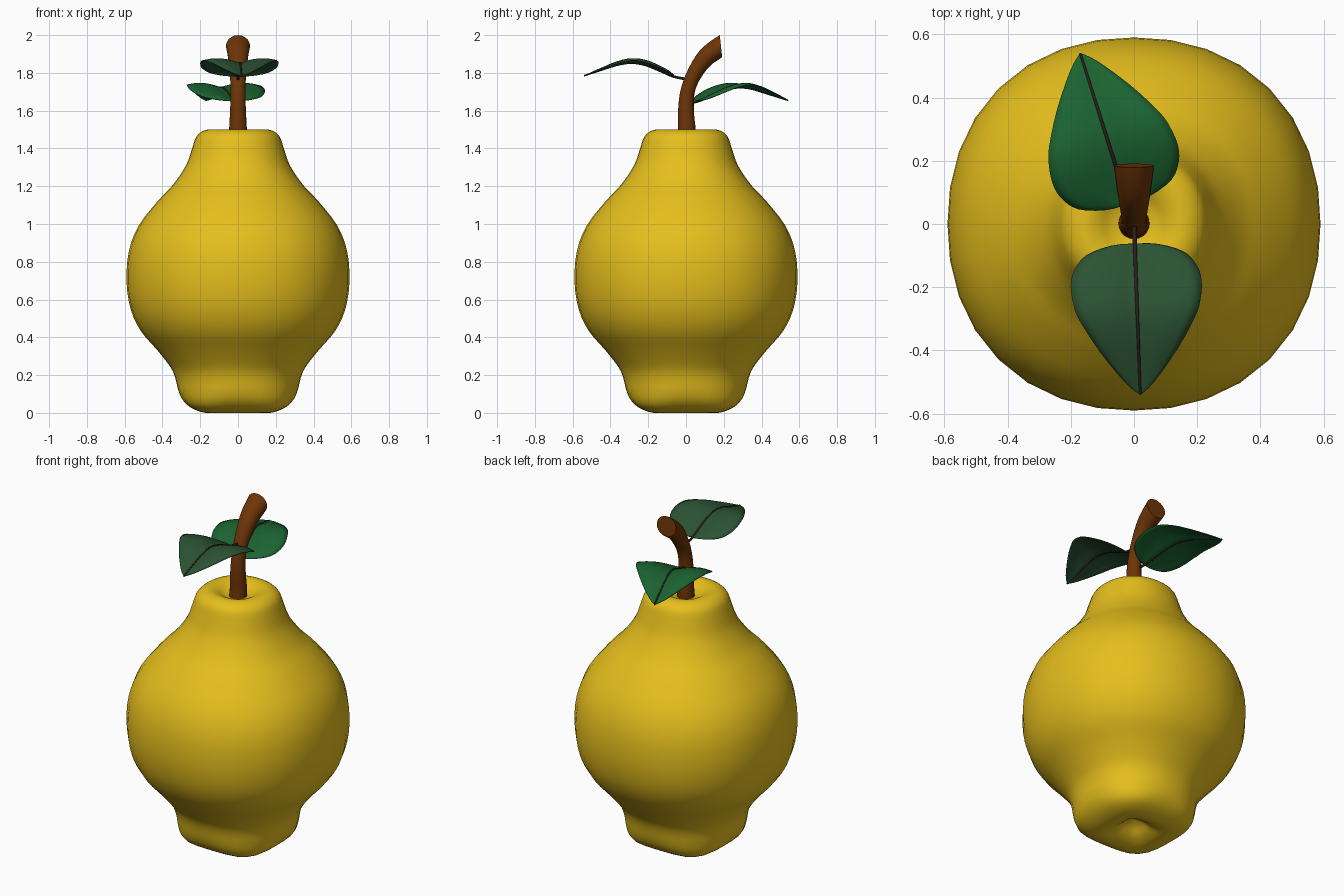
import bpy, bmesh, math
from mathutils import Vector

if "Cube" in bpy.data.objects:
    bpy.data.objects.remove(bpy.data.objects["Cube"])


def material(name, rgb):
    m = bpy.data.materials.new(name)
    m.diffuse_color = (*rgb, 1)
    m.use_nodes = True
    m.node_tree.nodes["Principled BSDF"].inputs["Base Color"].default_value = m.diffuse_color
    return m


YELLOW = material("fruit yellow", (0.79, 0.52, 0.012))
BROWN = material("stem brown", (0.155, 0.036, 0.002))
DULL = material("dull green", (0.024, 0.086, 0.034))
GREEN = material("bright green", (0.011, 0.127, 0.031))
RIB = material("rib dark brown", (0.022, 0.013, 0.008))


def spline(pts, steps):
    """Catmull-Rom curve through tuples of any length."""
    out = []
    n = len(pts)
    for i in range(n - 1):
        p = [pts[max(i - 1, 0)], pts[i], pts[i + 1], pts[min(i + 2, n - 1)]]
        for k in range(steps):
            t = k / steps
            out.append(tuple(0.5 * (2 * b + (c - a) * t + (2 * a - 5 * b + 4 * c - d) * t * t
                                    + (3 * b - a - 3 * c + d) * t ** 3) for a, b, c, d in zip(*p)))
    return out + [tuple(pts[-1])]


def build(name, rings, mat, closed=True, caps=False, angle=60):
    """Skin a list of vertex rings into one smooth object."""
    bm = bmesh.new()
    rows = [[bm.verts.new(v) for v in ring] for ring in rings]
    n = len(rows[0])
    for a, b in zip(rows, rows[1:]):
        for i in range(n if closed else n - 1):
            j = (i + 1) % n
            bm.faces.new((a[i], a[j], b[j], b[i]))
    if caps:
        bm.faces.new(rows[0][::-1])
        bm.faces.new(rows[-1])
    bmesh.ops.remove_doubles(bm, verts=bm.verts, dist=1e-5)
    bmesh.ops.recalc_face_normals(bm, faces=bm.faces)
    me = bpy.data.meshes.new(name)
    bm.to_mesh(me)
    bm.free()
    ob = bpy.data.objects.new(name, me)
    bpy.context.collection.objects.link(ob)
    me.materials.append(mat)
    bpy.ops.object.select_all(action='DESELECT')
    ob.select_set(True)
    bpy.context.view_layer.objects.active = ob
    bpy.ops.object.shade_smooth_by_angle(angle=math.radians(angle))
    return ob


# Fruit body: lofted profile (half width, height), superellipse rings, square at the foot
profile = [(0, .08), (.045, .06), (.09, .022), (.15, .0), (.205, .008), (.26, .035), (.297, .075),
           (.318, .125), (.331, .18), (.356, .24), (.428, .333), (.512, .43), (.567, .545), (.59, .69),
           (.579, .85), (.527, .99), (.42, 1.127), (.345, 1.206), (.275, 1.31), (.243, 1.40),
           (.222, 1.46), (.19, 1.49), (.15, 1.50), (.11, 1.488), (.07, 1.465), (0, 1.45)]
SEG = 32
rings = []
for r, z in spline(profile, 3):
    r, z = max(r, 0), max(z, 0)
    n = 2.17 + 2.8 * math.exp(-z / 0.04)
    ring = []
    for i in range(SEG):
        a = 2 * math.pi * i / SEG
        c, s = math.cos(a), math.sin(a)
        rr = r * (abs(c) ** n + abs(s) ** n) ** (-1 / n)
        ring.append((rr * c, rr * s, z))
    rings.append(ring)
build("fruit_body", rings, YELLOW, angle=180)

# Stem: tilted rings (y, z, tilt in degrees, radius, half width)
stem = [(0, 1.44, 0, .05, .05), (.004, 1.5, 0, .047, .047), (.0, 1.6, 3, .042, .042),
        (.008, 1.7, 10, .038, .039), (.042, 1.79, 28, .040, .043), (.103, 1.88, 48, .048, .053),
        (.185, 1.942, 84, .058, .064)]
rings = []
for y, z, tilt, r, w in spline(stem, 4):
    t = math.radians(tilt)
    ring = []
    for i in range(20):
        a = 2 * math.pi * i / 20
        v = r * math.sin(a)
        ring.append((w * math.cos(a), y + v * math.cos(t), z - v * math.sin(t)))
    rings.append(ring)
build("stem", rings, BROWN, caps=True, angle=50)

# Leaf shape: outline (distance along, half width) and rib line (distance, height)
outline = [(.064, .0), (.068, .075), (.095, .155), (.14, .194), (.19, .207), (.25, .20), (.30, .182),
           (.40, .122), (.50, .045), (.54, .0)]
rib_line = spline([(0, 0), (.07, .015), (.14, .045), (.22, .076), (.29, .086), (.36, .076),
                   (.43, .054), (.54, .018)], 6)


def rib_height(s):
    for (s0, h0), (s1, h1) in zip(rib_line, rib_line[1:]):
        if s <= s1:
            return h0 + (h1 - h0) * (s - s0) / (s1 - s0)
    return rib_line[-1][1]


def leaf(prefix, mat, tip, base_z):
    axis = Vector((tip[0], tip[1], 0))
    scale = axis.length / 0.54
    axis.normalize()
    side = Vector((axis.y, -axis.x, 0))

    def place(s, w, h):
        return axis * s * scale + side * w + Vector((0, 0, base_z + h))

    # Blade, folded up on both sides of the rib
    rows = []
    for s, w in spline(outline, 3):
        w = max(w, 0)
        row = []
        for k in range(-6, 7):
            u = k / 6
            curl = 0.026 * math.sin(2.5 * abs(u)) * w / 0.205
            row.append(place(s, w * u, rib_height(s) + curl))
        rows.append(row)
    blade = build(prefix + "_leaf", rows, mat, closed=False, angle=80)
    mod = blade.modifiers.new("thickness", 'SOLIDIFY')
    mod.thickness = 0.005
    mod.offset = 0

    # Rib and stalk, tapering to the tip
    rows = []
    for s, h in rib_line:
        r = 0.0075 - 0.003 * s / 0.54
        rows.append([place(s, r * math.cos(k * math.pi / 4), h + 0.002 + r * math.sin(k * math.pi / 4))
                     for k in range(8)])
    build(prefix + "_leaf_rib", rows, RIB, caps=True)


leaf("front", DULL, (.02, -.54), 1.765)
leaf("back", GREEN, (-.17, .54), 1.635)
